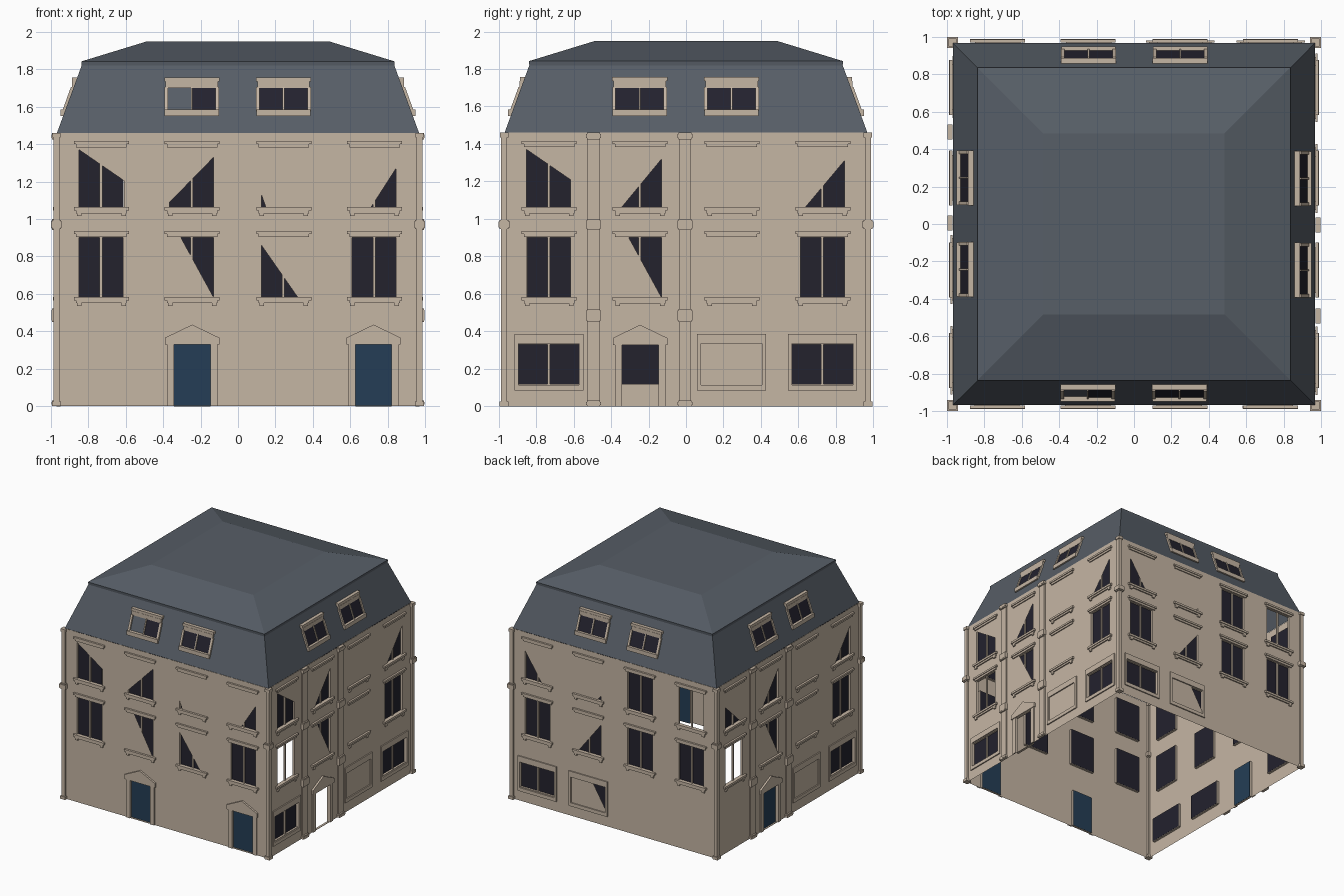
import bpy, bmesh, math
from mathutils import Matrix, Vector

if "Cube" in bpy.data.objects:
    bpy.data.objects.remove(bpy.data.objects["Cube"])

W = 0.97          # distance of wall faces from the centre
COLS = (-0.73, -0.245, 0.245, 0.73)


def material(name, rgb):
    m = bpy.data.materials.new(name)
    m.diffuse_color = (*rgb, 1)
    m.use_nodes = True
    m.node_tree.nodes["Principled BSDF"].inputs["Base Color"].default_value = m.diffuse_color
    return m


STONE = material("tan stone", (0.56, 0.465, 0.37))
SLATE = material("grey slate", (0.095, 0.112, 0.135))
GLASS = material("dark glass", (0.017, 0.016, 0.027))
BLUE = material("blue door", (0.018, 0.048, 0.092))


def finish(name, bm, mat):
    me = bpy.data.meshes.new(name)
    bm.to_mesh(me)
    bm.free()
    me.materials.append(mat)
    ob = bpy.data.objects.new(name, me)
    bpy.context.collection.objects.link(ob)


parts = {}        # part name -> (bmesh, material)
side = Matrix()   # rotation of the facade being built


def prism(part, mat, pts, d0, d1):
    """Polygon in (u, z) on the current facade, from depth d0 to d1 outward."""
    bm = parts.setdefault(part, (bmesh.new(), mat))[0]
    rings = [[bm.verts.new(side @ Vector((u, -W - d, z))) for u, z in pts] for d in (d0, d1)]
    n = len(pts)
    new = [bm.faces.new(rings[1]), bm.faces.new(rings[0][::-1])]
    for i in range(n):
        j = (i + 1) % n
        new.append(bm.faces.new((rings[0][i], rings[0][j], rings[1][j], rings[1][i])))
    bmesh.ops.recalc_face_normals(bm, faces=new)


def rect(u0, u1, z0, z1):
    return [(u0, z0), (u1, z0), (u1, z1), (u0, z1)]


def box(part, mat, u0, u1, z0, z1, d0, d1):
    prism(part, mat, rect(u0, u1, z0, z1), d0, d1)


def reveal(u0, u1, z0, z1, depth=0.02):
    """Thin lining behind an opening."""
    t = 0.004
    for a in ((u0 - t, u0, z0, z1), (u1, u1 + t, z0, z1), (u0, u1, z0 - t, z0), (u0, u1, z1, z1 + t)):
        box("window_reveals", STONE, *a, -depth, -0.0005)


def panes(u0, u1, z0, z1, glass=True):
    c = (u0 + u1) / 2
    reveal(u0, u1, z0, z1)
    box("window_mullions", STONE, c - 0.007, c + 0.007, z0, z1, -0.018, -0.008)
    if glass:
        box("window_glass", GLASS, u0, u1, z0, z1, -0.021, -0.018)


def window(c, z, glass):
    """Upper floor window with lintel, sill and brackets."""
    panes(c - 0.12, c + 0.115, z, z + 0.32, glass)
    top = z + 0.32
    box("lintels", STONE, c - 0.135, c + 0.135, top + 0.003, top + 0.02, 0, 0.009)
    box("lintels", STONE, c - 0.147, c + 0.147, top + 0.02, top + 0.036, 0, 0.016)
    box("sills", STONE, c - 0.147, c + 0.147, z - 0.015, z + 0.003, 0, 0.018)
    box("sills", STONE, c - 0.135, c + 0.135, z - 0.03, z - 0.015, 0, 0.011)
    for s in (-0.118, 0.118):
        box("sill_brackets", STONE, c + s - 0.012, c + s + 0.012, z - 0.045, z - 0.03, 0, 0.011)


def big_window(c, framed=True):
    u0, u1 = c - 0.165, c + 0.16
    panes(u0, u1, 0.12, 0.33)
    if framed:
        for a in ((c - 0.185, u0, 0.1, 0.385), (u1, c + 0.182, 0.1, 0.385),
                  (u0, u1, 0.335, 0.385), (c - 0.185, c + 0.182, 0.085, 0.115)):
            box("ground_window_surrounds", STONE, *a, 0, 0.01)


def door(c, leaf):
    reveal(c - 0.097, c + 0.097, 0.002, 0.33)
    if leaf:
        box("doors", BLUE, c - 0.097, c + 0.097, 0, 0.33, -0.021, -0.014)
    for s in (-1, 1):
        a, b = sorted((c + s * 0.097, c + s * 0.135))
        box("door_jambs", STONE, a, b, 0, 0.33, 0, 0.01)
    prism("door_pediments", STONE, [(c - 0.145, 0.328), (c + 0.145, 0.328), (c + 0.145, 0.365),
                                    (c, 0.435), (c - 0.145, 0.365)], 0, 0.016)


def pilaster(c):
    box("pilasters", STONE, c - 0.032, c + 0.032, 0, 1.46, 0, 0.012)
    for z0, z1 in ((0, 0.03), (0.45, 0.52), (0.94, 1.0), (1.425, 1.46)):
        box("pilaster_bands", STONE, c - 0.034, c + 0.034, z0, z1, 0, 0.024)
        box("pilaster_bands", STONE, c - 0.04, c + 0.04, z0 + 0.008, z1 - 0.008, 0, 0.026)


def slope(z):
    """Depth of the mansard face relative to the wall at height z."""
    return -0.13 * (z - 1.46) / 0.36


def dormer(c, missing_left):
    bm = parts.setdefault("dormer_glass", (bmesh.new(), GLASS))[0]
    for i, (u0, u1) in enumerate(((c - 0.13, c - 0.004), (c + 0.004, c + 0.13))):
        if not (missing_left and i == 0):
            bm.faces.new([bm.verts.new(side @ Vector((u, -W - slope(z) - 0.003, z)))
                          for u, z in rect(u0, u1, 1.585, 1.70)])
    box("dormer_headers", STONE, c - 0.147, c + 0.147, 1.735, 1.757, slope(1.757) - 0.01, slope(1.757) + 0.024)
    box("dormer_headers", STONE, c - 0.14, c + 0.14, 1.70, 1.735, slope(1.735) - 0.01, slope(1.735) + 0.018)
    box("dormer_sills", STONE, c - 0.145, c + 0.145, 1.55, 1.585, slope(1.55) - 0.03, slope(1.55) + 0.012)
    # jambs and mullion lean with the roof
    bm = parts.setdefault("dormer_jambs", (bmesh.new(), STONE))[0]
    for u, w in ((c - 0.137, 0.009), (c, 0.005), (c + 0.137, 0.009)):
        r = bmesh.ops.create_cube(bm, size=1)
        for v in r["verts"]:
            z = 1.64 + v.co.z * 0.13
            v.co = side @ Vector((u + v.co.x * 2 * w, -W - slope(z) - 0.004 - v.co.y * -0.016, z))


def wall(name, holes):
    """Flat facade sheet with its openings."""
    bm = bmesh.new()
    for loop in [rect(-W, W, 0, 1.46)] + holes:
        vs = [bm.verts.new((u, -W, z)) for u, z in loop]
        for i, v in enumerate(vs):
            bm.edges.new((v, vs[(i + 1) % len(vs)]))
    bmesh.ops.triangle_fill(bm, use_beauty=True, edges=bm.edges[:], normal=(0, -1, 0))
    bm.normal_update()
    bmesh.ops.reverse_faces(bm, faces=[f for f in bm.faces if f.normal.y > 0])
    bm.transform(side)
    finish(name, bm, STONE)


def full(c, z):
    return rect(c - 0.12, c + 0.115, z, z + 0.32)


def big(c):
    return rect(c - 0.165, c + 0.16, 0.12, 0.33)


def entry(c):
    return rect(c - 0.097, c + 0.097, 0.002, 0.33)


# openings of each facade; many windows are partly walled over on a slant
left_top = [(-.85, 1.06), (-.61, 1.06), (-.61, 1.205), (-.85, 1.37)]
second_low = [(-.305, .9), (-.13, .58), (-.13, .9)]
second_top = [(-.345, 1.06), (-.13, 1.06), (-.13, 1.32)]
last_top = [(.635, 1.06), (.845, 1.06), (.845, 1.31)]
FACADES = {
    "front": [left_top, [(-.365, 1.06), (-.13, 1.06), (-.13, 1.33), (-.365, 1.09)],
              [(.125, 1.06), (.15, 1.06), (.125, 1.13)], [(.71, 1.06), (.845, 1.06), (.845, 1.27)],
              full(-.73, .58), second_low, [(.125, .58), (.32, .58), (.125, .86)], full(.73, .58),
              entry(-.245), entry(.725)],
    "right": [left_top, second_top, last_top, full(-.73, .58), second_low, full(.73, .58),
              big(-.73), entry(-.245), big(.73)],
    "back": [[(-.85, 1.06), (-.69, 1.06), (-.85, 1.3)], [(-.16, 1.06), (-.13, 1.06), (-.13, 1.1)],
             full(.245, 1.06), full(.73, 1.06), full(-.73, .58),
             [(-.34, .58), (-.13, .58), (-.13, .85)], full(.245, .58), full(.73, .58),
             big(-.73), [(-.2, .33), (-.085, .14), (-.085, .33)]],
    "left": [[(-.85, 1.06), (-.65, 1.06), (-.85, 1.25)], second_top, last_top,
             full(-.73, .58), second_low, full(.73, .58), entry(-.245), big(.73)],
}
UNGLAZED = {("right", -.73, .58), ("left", -.73, .58), ("back", .73, 1.06)}

for k, (name, holes) in enumerate(FACADES.items()):
    side = Matrix.Rotation(k * math.pi / 2, 4, 'Z')
    wall("wall_" + name, holes)
    for c in COLS:
        for z in (0.58, 1.06):
            window(c, z, (name, c, z) not in UNGLAZED)
    for c in (-0.247, 0.243):
        dormer(c, name == "front" and c < 0)
    if name == "front":
        door(-.245, True)
        door(.725, True)
    elif name == "back":
        big_window(-.73)
        big_window(-.245)
    else:
        door(-.245, name == "left")
        big_window(-.73, name == "right")
        big_window(.245)
        big_window(.73)
        pilaster(-.493)
        pilaster(-.005)
    # corner pier with base, middle band and cap
    for h, z0, z1 in ((.016, 0, 1.46), (.024, 0, .025), (.024, .945, .995), (.03, .953, .987), (.022, 1.435, 1.46)):
        box("corner_piers", STONE, W - h, W + h, z0, z1, -h, h)

for part, (bm, mat) in parts.items():
    finish(part, bm, mat)

# mansard roof: steep skirt, small lip and shallow hipped top
bm = bmesh.new()
rings = [[bm.verts.new((sx * r, sy * r, z)) for sx, sy in ((-1, -1), (1, -1), (1, 1), (-1, 1))]
         for r, z in ((.968, 1.46), (.836, 1.82), (.838, 1.842), (.485, 1.95))]
for a, b in zip(rings, rings[1:]):
    for i in range(4):
        j = (i + 1) % 4
        bm.faces.new((a[i], a[j], b[j], b[i]))
bm.faces.new(rings[-1])
finish("mansard_roof", bm, SLATE)
